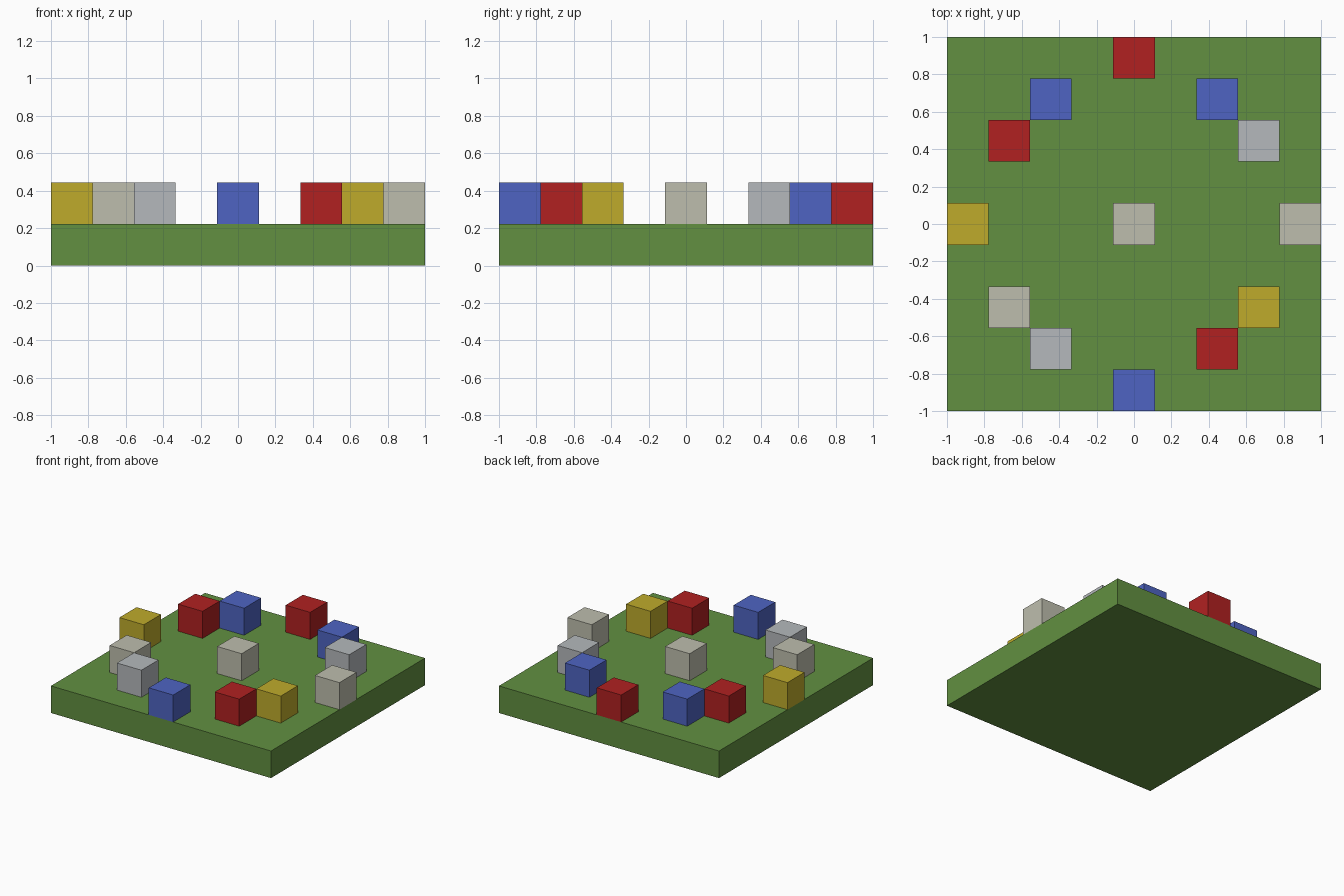
import bpy

default_cube = bpy.data.objects.get("Cube")
if default_cube:
    bpy.data.objects.remove(default_cube, do_unlink=True)

UNIT = 2 / 9  # the slab is nine blocks wide and one block thick


def linear(channel):
    c = channel / 255
    return c / 12.92 if c <= 0.04045 else ((c + 0.055) / 1.055) ** 2.4


def make_material(name, rgb):
    mat = bpy.data.materials.new(name)
    mat.use_nodes = True
    color = (*[linear(c) for c in rgb], 1)
    mat.diffuse_color = color
    shader = next(n for n in mat.node_tree.nodes if n.type == "BSDF_PRINCIPLED")
    shader.inputs["Base Color"].default_value = color
    return mat


def add_box(name, center, size, mat):
    bpy.ops.mesh.primitive_cube_add(size=1, location=center)
    box = bpy.context.object
    box.name = name
    box.scale = size
    bpy.ops.object.transform_apply(location=False, rotation=False, scale=True)
    box.data.materials.append(mat)
    return box


green = make_material("grass green", (98, 144, 65))
paints = {
    "red": make_material("brick red", (177, 33, 33)),
    "blue": make_material("blue", (78, 100, 194)),
    "yellow": make_material("mustard yellow", (191, 171, 43)),
    "grey": make_material("cool grey", (181, 185, 188)),
    "stone": make_material("warm stone", (190, 190, 174)),
}

# Base slab
add_box("base_slab", (0, 0, UNIT / 2), (2, 2, UNIT), green)

# Blocks standing on the slab, placed by grid cell from the middle
cells = {
    "red": [(0, 4), (-3, 2), (2, -3)],
    "blue": [(-2, 3), (2, 3), (0, -4)],
    "yellow": [(-4, 0), (3, -2)],
    "grey": [(3, 2), (-2, -3)],
    "stone": [(0, 0), (4, 0), (-3, -2)],
}
for paint, spots in cells.items():
    for number, (col, row) in enumerate(spots, 1):
        add_box(f"{paint}_block_{number}", (col * UNIT, row * UNIT, UNIT * 1.5),
                (UNIT, UNIT, UNIT), paints[paint])
